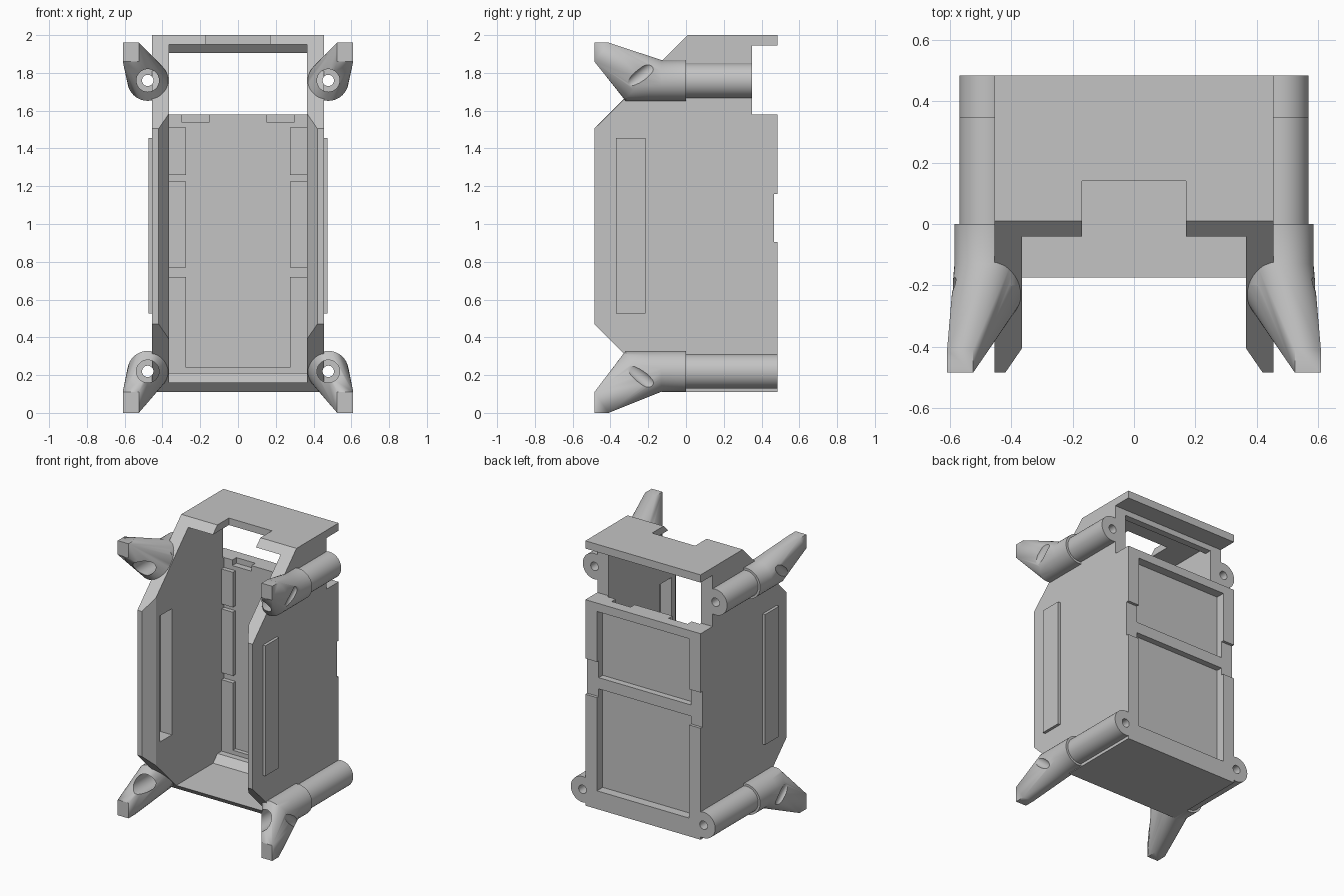
import bpy, bmesh, math
from mathutils import Matrix, Vector

if "Cube" in bpy.data.objects:
    bpy.data.objects.remove(bpy.data.objects["Cube"])

grey = bpy.data.materials.new("plain grey")
grey.use_nodes = True
tone = (0.55, 0.55, 0.55, 1)
grey.diffuse_color = tone
grey.node_tree.nodes["Principled BSDF"].inputs["Base Color"].default_value = tone


def finish(name, bm):
    bmesh.ops.recalc_face_normals(bm, faces=bm.faces)
    mesh = bpy.data.meshes.new(name)
    bm.to_mesh(mesh)
    bm.free()
    mesh.materials.append(grey)
    obj = bpy.data.objects.new(name, mesh)
    bpy.context.collection.objects.link(obj)
    return obj


def loft(name, rings):
    """Skin matching rings of points and cap both ends."""
    bm = bmesh.new()
    loops = [[bm.verts.new(p) for p in ring] for ring in rings]
    for a, b in zip(loops, loops[1:]):
        for i in range(len(a)):
            j = (i + 1) % len(a)
            bm.faces.new((a[i], a[j], b[j], b[i]))
    bm.faces.new(loops[0])
    bm.faces.new(loops[-1])
    return finish(name, bm)


def prism_x(name, profile, x0, x1):
    return loft(name, [[(x, y, z) for y, z in profile] for x in (x0, x1)])


def box(name, x0, x1, y0, y1, z0, z1):
    return prism_x(name, [(y0, z0), (y1, z0), (y1, z1), (y0, z1)], x0, x1)


def ring(x, y, z, r, n=40):
    return [(x + r * math.cos(math.tau * i / n), y, z + r * math.sin(math.tau * i / n))
            for i in range(n)]


def rod(name, x, z, r, y0, y1):
    return loft(name, [ring(x, y0, z, r), ring(x, y1, z, r)])


def activate(obj):
    bpy.ops.object.select_all(action='DESELECT')
    obj.select_set(True)
    bpy.context.view_layer.objects.active = obj


def combine(target, others, operation='DIFFERENCE'):
    for other in others:
        mod = target.modifiers.new("combine", 'BOOLEAN')
        mod.operation, mod.solver, mod.object = operation, 'EXACT', other
        other.hide_render = True
        activate(target)
        bpy.ops.object.modifier_apply(modifier=mod.name)
        bpy.data.objects.remove(other)


OUT, IN, FRONT, BACK = 0.455, 0.365, -0.485, 0.485
POST_X, HIGH, LOW = 0.478, 1.76, 0.22

# Side walls, with the inner front edge bevelled
tail = [(0.01, 2), (BACK, 2), (BACK, 1.945), (0.35, 1.945), (0.35, 1.58), (BACK, 1.58),
        (BACK, 1.16), (0.465, 1.16), (0.465, 0.905), (BACK, 0.905), (BACK, 0.11), (-0.125, 0.11)]
full = [(FRONT, 0.47), (FRONT, 1.505)] + tail
inner = [(FRONT + 0.08, 0.39), (FRONT + 0.08, 1.585)] + tail
for side, s in (("left", 1), ("right", -1)):
    wall = loft(side + "_wall", [[(s * x, y, z) for y, z in prof]
                                 for x, prof in ((OUT, full), (0.42, full), (IN, inner))])
    pad = box(side + "_pad", s * 0.45, s * 0.475, -0.37, -0.215, 0.525, 1.455)
    combine(wall, [pad], 'UNION')
    cuts = [box("slot_cutter", s * 0.3, s * 0.455, -0.36, -0.225, 0.54, 1.44)]
    for z in (HIGH, LOW):
        cuts.append(rod("bore_cutter", s * POST_X, z, 0.03, -0.6, 0.6))
    combine(wall, cuts)

# Back wall with two outer panels, a shallow band and top notches
back = box("back_wall", -IN, IN, 0.365, BACK, 0.11, 1.58)
cuts = [box("panel_cutter", -0.364, 0.364, 0.42, 0.6, z0, z1)
        for z0, z1 in ((0.24, 0.96), (1.04, 1.52))]
cuts.append(box("band_cutter", -0.5, 0.5, 0.465, 0.6, 0.905, 1.16))
for s in (1, -1):
    cuts.append(box("notch_cutter", s * 0.15, s * 0.3, 0.3, 0.41, 1.54, 1.7))
combine(back, cuts)

# Raised guide blocks inside the back wall
for side, s in (("left", 1), ("right", -1)):
    for i, (z0, z1) in enumerate(((0.21, 0.72), (0.77, 1.225), (1.26, 1.51))):
        box(f"{side}_guide_block_{i + 1}", s * 0.275, s * IN, 0.335, 0.37, z0, z1)
box("lower_guide_rail", -0.275, 0.275, 0.335, 0.37, 0.21, 0.24)

# Floor and the step at its rear
prism_x("floor", [(-0.125, 0.11), (-0.175, 0.16), (0.37, 0.16), (0.37, 0.11)], -IN, IN)
prism_x("floor_step", [(0.24, 0.16), (0.29, 0.21), (0.37, 0.21), (0.37, 0.16)], -IN, IN)

# Top plate with a square front notch, and the rail beneath it
plate = prism_x("top_plate", [(-0.04, 1.95), (0.01, 2), (BACK, 2), (BACK, 1.945), (0.35, 1.945),
                              (0.35, 1.95)], -IN, IN)
combine(plate, [box("notch_cutter", -0.17, 0.17, -0.3, 0.14, 1.8, 2.2)])
prism_x("top_rail", [(0.26, 1.95), (0.3, 1.905), (0.35, 1.905), (0.35, 1.95)], -IN, IN)


# Corner posts, each ending in a splayed foot
def corner(name, s, z, up, tip0, tip1, y_end):
    x = s * POST_X
    post = rod(name + "_post", x, z, 0.092, -0.05, y_end)
    sleeve = rod("sleeve", x, z, 0.108, -0.2, 0)
    bm = bmesh.new()
    for p in ring(x, -0.13, z, 0.108):
        bm.verts.new(p)
    for p in ring(x, -0.32, z, 0.108):
        # the collar leans back towards the tip side
        lean = max(0, (p[2] - z) * up + 0.1)
        bm.verts.new((p[0], p[1] + lean * 0.85, p[2]))
    for tx in (0.525, 0.61):
        for ty, tz in ((FRONT, tip0), (FRONT, tip1), (-0.41, tip1)):
            bm.verts.new((s * tx, ty, tz))
    hull = bmesh.ops.convex_hull(bm, input=bm.verts)
    loose = {v for v in hull["geom_interior"] + hull["geom_unused"]
             if isinstance(v, bmesh.types.BMVert)}
    bmesh.ops.delete(bm, geom=list(loose), context='VERTS')
    foot = finish("foot", bm)
    combine(post, [sleeve, foot], 'UNION')

    # Slanted scoop on the outer face
    bm = bmesh.new()
    bmesh.ops.create_uvsphere(bm, u_segments=24, v_segments=12, radius=1)
    place = (Matrix.Translation(Vector((s * 0.605, -0.24, z + up * 0.025)))
             @ Matrix.Rotation(up * math.radians(40), 4, 'X')
             @ Matrix.Diagonal((0.03, 0.13, 0.035, 1)))
    bmesh.ops.transform(bm, matrix=place, verts=bm.verts)
    scoop = finish("scoop_cutter", bm)
    combine(post, [scoop, rod("bore_cutter", x, z, 0.03, -0.7, 0.7),
                   rod("counterbore_cutter", x, z, 0.06, -0.7, -0.18)])
    activate(post)
    bpy.ops.object.shade_smooth_by_angle(angle=math.radians(28))


for side, s in (("left", 1), ("right", -1)):
    corner("upper_" + side, s, HIGH, 1, 1.86, 1.96, 0.35)
    corner("lower_" + side, s, LOW, -1, 0.11, 0, BACK)
